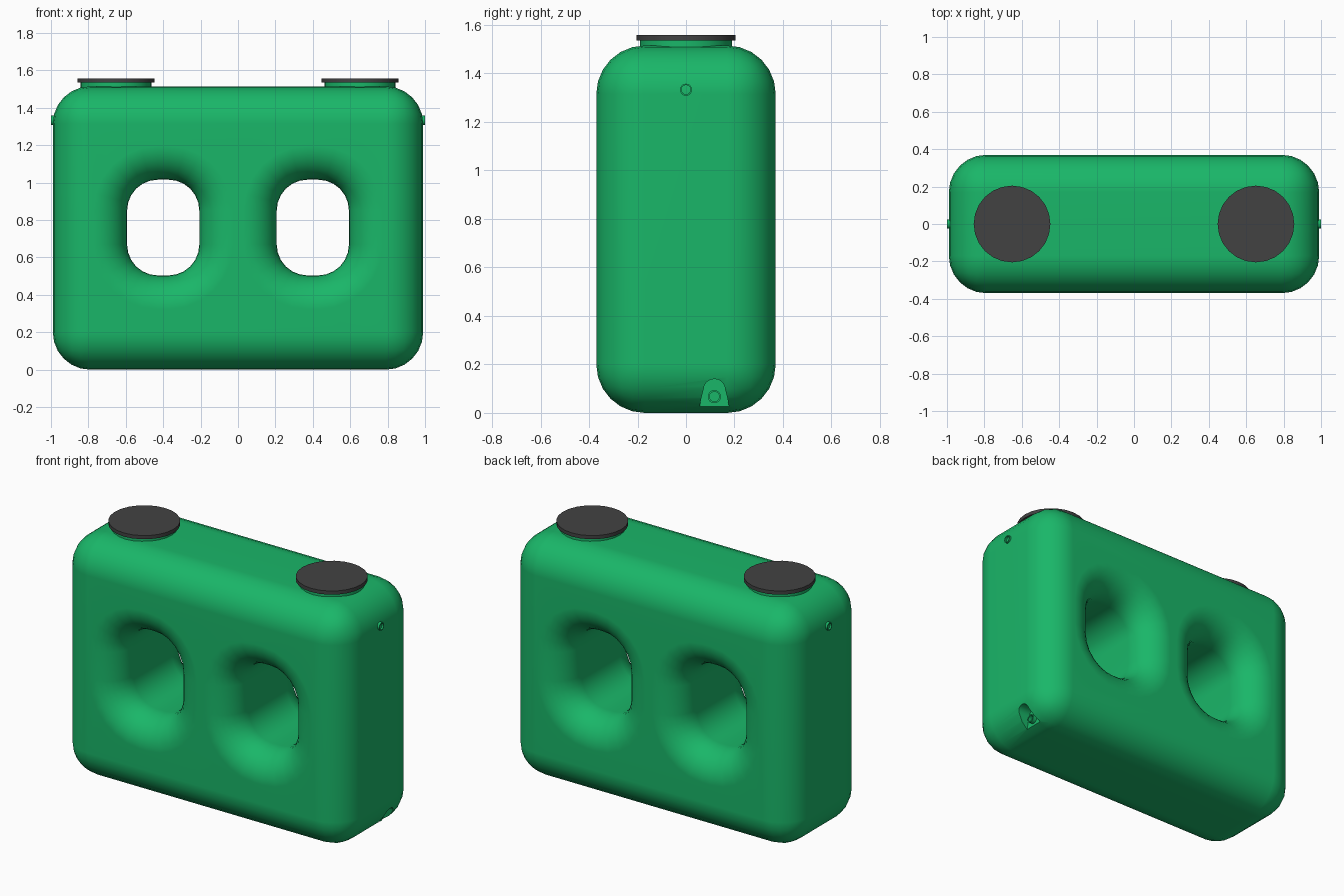
import bpy, bmesh
from math import radians, sin, cos, pi, sqrt
from mathutils import Matrix

if "Cube" in bpy.data.objects:
    bpy.data.objects.remove(bpy.data.objects["Cube"])


def material(name, rgb):
    m = bpy.data.materials.new(name)
    m.diffuse_color = (*rgb, 1)
    m.use_nodes = True
    m.node_tree.nodes["Principled BSDF"].inputs["Base Color"].default_value = m.diffuse_color
    return m


GREEN = material("green_plastic", (0.01, 0.47, 0.14))
DARK = material("dark_lid", (0.055, 0.055, 0.055))


def make(name, bm, mat):
    bmesh.ops.recalc_face_normals(bm, faces=bm.faces[:])
    me = bpy.data.meshes.new(name)
    bm.to_mesh(me)
    bm.free()
    me.materials.append(mat)
    ob = bpy.data.objects.new(name, me)
    bpy.context.collection.objects.link(ob)
    return ob


def smooth(ob, angle=40):
    bpy.ops.object.select_all(action='DESELECT')
    ob.select_set(True)
    bpy.context.view_layer.objects.active = ob
    bpy.ops.object.shade_smooth_by_angle(angle=radians(angle))


def loft(rings, closed=False):
    """Skin equal-length rings; cap the ends, or join last to first."""
    bm = bmesh.new()
    vs = [[bm.verts.new(p) for p in r] for r in rings]
    n = len(vs[0])
    for a, b in zip(vs, vs[1:] + (vs[:1] if closed else [])):
        for i in range(n):
            bm.faces.new((a[i], a[(i + 1) % n], b[(i + 1) % n], b[i]))
    if not closed:
        bm.faces.new(vs[0])
        bm.faces.new(vs[-1])
    return bm


def disc(name, x, z0, z1, r, mat):
    bm = bmesh.new()
    bmesh.ops.create_cone(bm, cap_ends=True, segments=24, radius1=r, radius2=r,
                          depth=z1 - z0, matrix=Matrix.Translation((x, 0, (z0 + z1) / 2)))
    smooth(make(name, bm, mat))


def tube(name, x0, x1, y, z, r, ri, n=16):
    """Short pipe along x."""
    rings = [[(x, y + rr * cos(2 * pi * i / n), z + rr * sin(2 * pi * i / n)) for i in range(n)]
             for x, rr in ((x0, r), (x1, r), (x1, ri), (x0, ri))]
    smooth(make(name, loft(rings, closed=True), GREEN))


W, D, H, R = 0.99, 0.37, 1.515, 0.2

# Rounded tank body
bm = bmesh.new()
bmesh.ops.create_cube(bm, size=1, matrix=Matrix.Translation((0, 0, H / 2)) @ Matrix.Diagonal((2 * W, 2 * D, H, 1)))
bmesh.ops.bevel(bm, geom=bm.edges[:], offset=R, offset_type='OFFSET', segments=6, profile=0.5, affect='EDGES')
body = make("tank_body", bm, GREEN)

# Flared through-holes
HX, HZ, HR, FL = 0.193, 0.256, 0.165, 0.18


def hole_ring(cx, y, off):
    pts = []
    for k, (sx, sz) in enumerate(((1, 1), (-1, 1), (-1, -1), (1, -1))):
        for i in range(7):
            a = (k + i / 6) * pi / 2
            pts.append((cx + sx * (HX - HR) + (HR + off) * cos(a), y,
                        0.76 + sz * (HZ - HR) + (HR + off) * sin(a)))
    return pts


half = [(D - FL + FL * sin(t), FL * (1 - cos(t))) for t in (i * pi / 16 for i in range(9))]
half.append((D + 0.05, FL))
profile = [(-y, o) for y, o in reversed(half)] + half
cutters = [make("hole_cutter", loft([hole_ring(cx, y, o) for y, o in profile]), GREEN) for cx in (-0.4, 0.4)]

# Arched drain recess low on the right side
DY, DX = 0.117, 0.887
arch = [(-0.06, -0.05), (0.06, -0.05), (0.06, 0.03), (0.053, 0.065)]
arch += [(0.045 * cos(a), 0.095 + 0.045 * sin(a)) for a in (i * pi / 8 for i in range(9))]
arch.append((-0.053, 0.065))
arch.append((-0.06, 0.03))
cutters.append(make("drain_cutter", loft([[(x, DY + y, z) for y, z in arch] for x in (DX, 1.1)]), GREEN))

for c in cutters:
    m = body.modifiers.new("cut", 'BOOLEAN')
    m.operation, m.solver, m.object = 'DIFFERENCE', 'EXACT', c
dg = bpy.context.evaluated_depsgraph_get()
body.data = bpy.data.meshes.new_from_object(body.evaluated_get(dg))
body.modifiers.clear()
for c in cutters:
    bpy.data.objects.remove(c)
smooth(body)
wn = body.modifiers.new("normals", 'WEIGHTED_NORMAL')
wn.keep_sharp = True

# Filler necks, lids and side ports
for side, s in (("left", -1), ("right", 1)):
    disc(side + "_neck", s * 0.652, H - 0.03, 1.537, 0.19, GREEN)
    disc(side + "_lid", s * 0.652, 1.535, 1.558, 0.205, DARK)
    tube(side + "_port", s * 0.97, s * 1.0, 0, 1.333, 0.025, 0.019)

# Drain outlet inside the recess
tube("drain_outlet", DX - 0.02, DX + 0.025, DY, 0.067, 0.027, 0.02)
